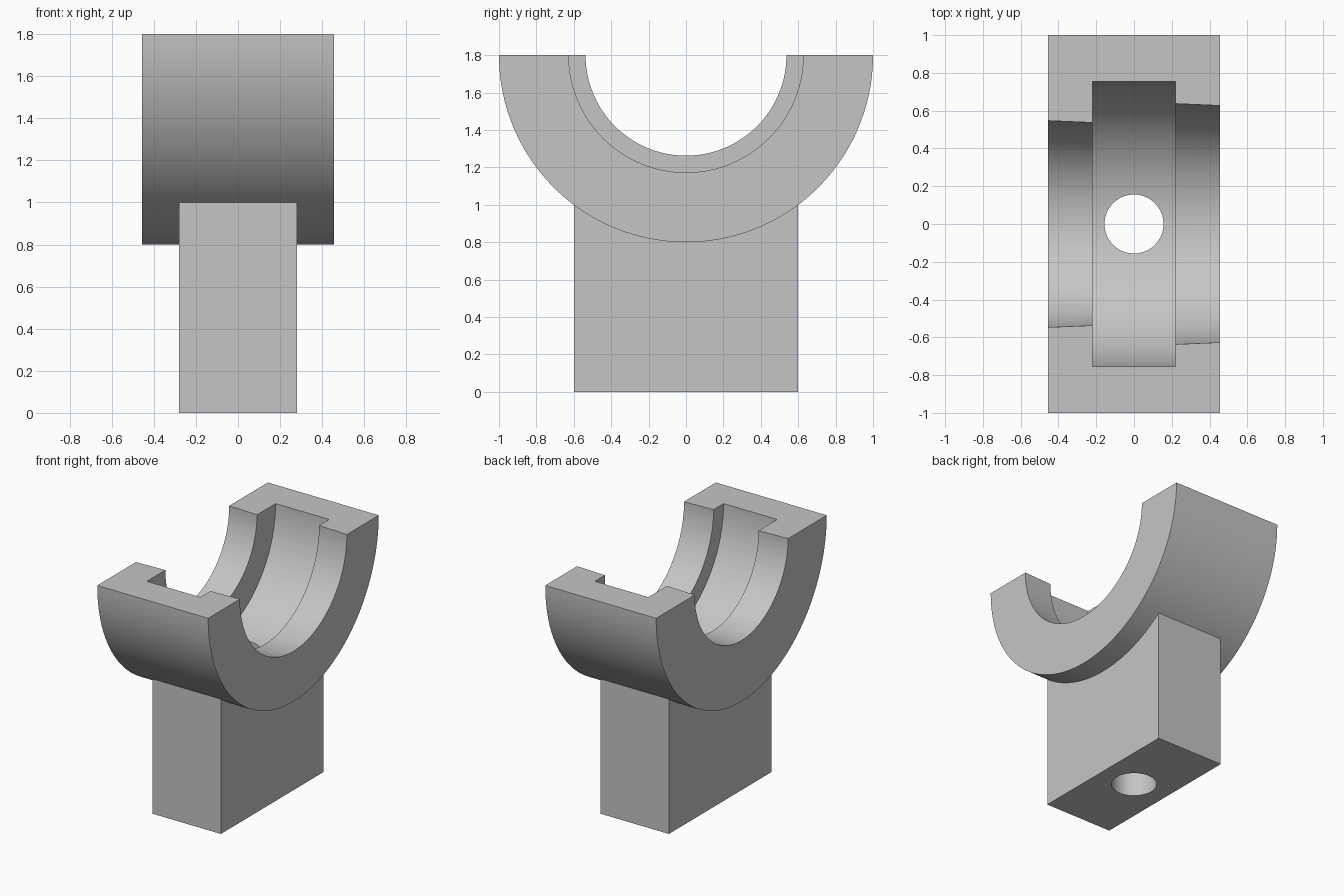
import bpy, bmesh, math
from mathutils import Matrix, Vector

if "Cube" in bpy.data.objects:
    bpy.data.objects.remove(bpy.data.objects["Cube"])

CENTRE_Z = 1.8
HALF_WIDTH = 0.455
GROOVE = 0.22

grey = bpy.data.materials.new("plain grey")
grey.use_nodes = True
colour = (0.56, 0.56, 0.56, 1)
grey.diffuse_color = colour
grey.node_tree.nodes["Principled BSDF"].inputs["Base Color"].default_value = colour


def finish(name, bm):
    bmesh.ops.recalc_face_normals(bm, faces=bm.faces)
    mesh = bpy.data.meshes.new(name)
    bm.to_mesh(mesh)
    bm.free()
    mesh.materials.append(grey)
    obj = bpy.data.objects.new(name, mesh)
    bpy.context.collection.objects.link(obj)
    return obj


def apply_boolean(target, other, operation):
    mod = target.modifiers.new(operation.lower(), 'BOOLEAN')
    mod.operation = operation
    mod.solver = 'EXACT'
    mod.object = other
    bpy.context.view_layer.objects.active = target
    bpy.ops.object.modifier_apply(modifier=mod.name)
    bpy.data.objects.remove(other)


# Half-ring cradle: (x, radius) section swept half a turn about the x axis
section = [(-HALF_WIDTH, 1), (HALF_WIDTH, 1),
           (HALF_WIDTH, 0.627), (GROOVE, 0.637), (GROOVE, 0.755),
           (-GROOVE, 0.755), (-GROOVE, 0.537), (-HALF_WIDTH, 0.547)]
STEPS = 96
bm = bmesh.new()
rings = []
for i in range(STEPS + 1):
    a = math.pi * i / STEPS
    rings.append([bm.verts.new((x, -r * math.cos(a), CENTRE_Z - r * math.sin(a)))
                  for x, r in section])
for near, far in zip(rings, rings[1:]):
    for j in range(len(section)):
        k = (j + 1) % len(section)
        bm.faces.new((near[j], near[k], far[k], far[j]))
bm.faces.new(rings[0])
bm.faces.new(rings[-1])
cradle = finish("bearing_cradle", bm)

# Rectangular post, its top buried in the cradle wall
POST_TOP = 1.01
bm = bmesh.new()
bmesh.ops.create_cube(bm, size=1, matrix=Matrix.LocRotScale(
    Vector((0, 0, POST_TOP / 2)), None, Vector((0.56, 1.2, POST_TOP))))
post = finish("post", bm)
apply_boolean(cradle, post, 'UNION')

# Vertical hole through the post into the groove
bm = bmesh.new()
bmesh.ops.create_cone(bm, cap_ends=True, segments=64, radius1=0.156, radius2=0.156,
                      depth=1.6, matrix=Matrix.Translation((0, 0, 0.6)))
drill = finish("hole_cutter", bm)
drill.hide_render = True
apply_boolean(cradle, drill, 'DIFFERENCE')

# Smooth curved walls, sharp edges
bpy.ops.object.select_all(action='DESELECT')
cradle.select_set(True)
bpy.context.view_layer.objects.active = cradle
bpy.ops.object.shade_smooth_by_angle(angle=math.radians(25))
cradle.name = "cradle_on_post"
